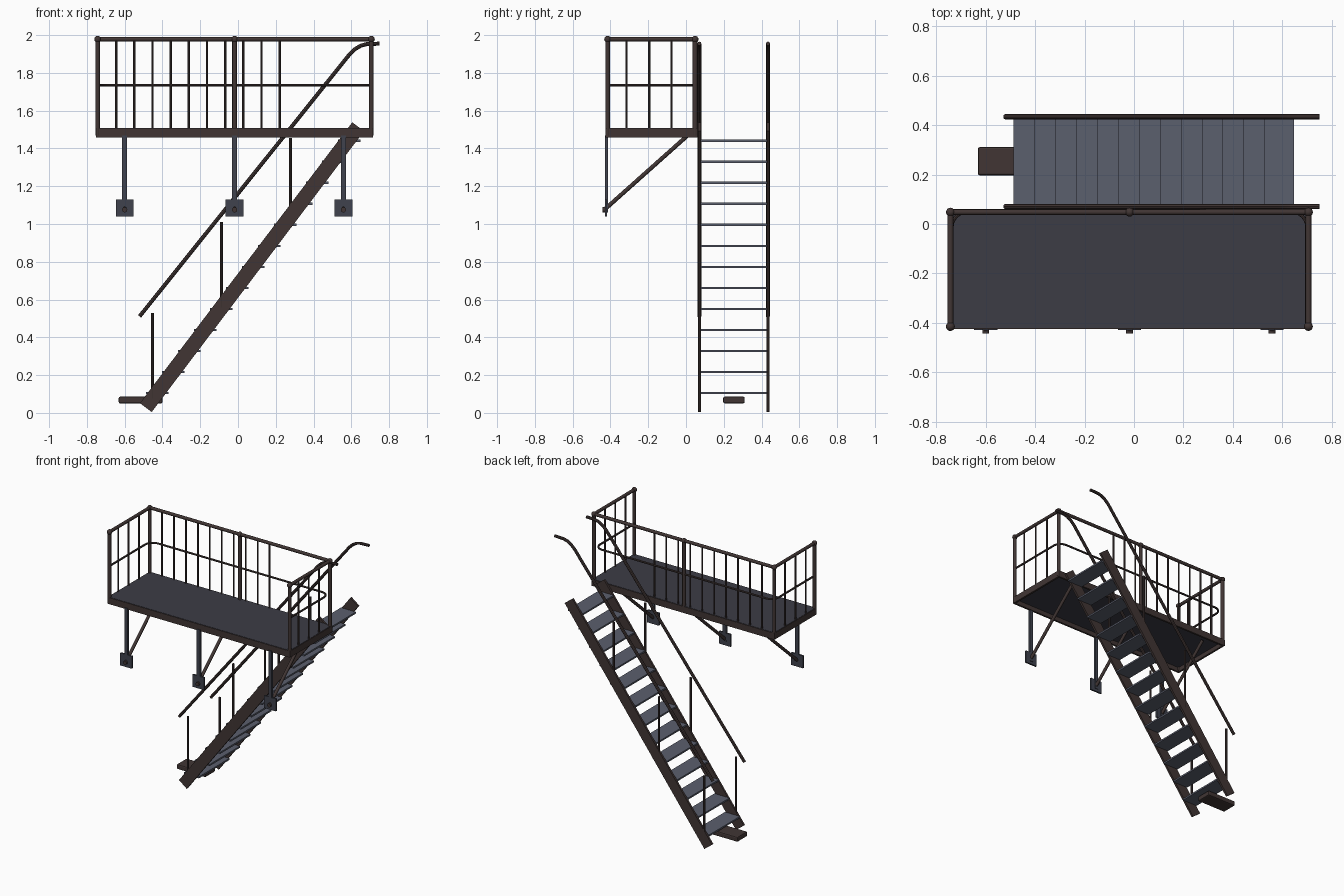
import bpy, math
from mathutils import Vector

if "Cube" in bpy.data.objects:
    bpy.data.objects.remove(bpy.data.objects["Cube"])


def material(name, rgb):
    m = bpy.data.materials.new(name)
    m.use_nodes = True
    m.diffuse_color = (*rgb, 1)
    m.node_tree.nodes["Principled BSDF"].inputs["Base Color"].default_value = (*rgb, 1)
    return m


BROWN = material("dark brown steel", (0.052, 0.036, 0.034))
DECK = material("dark slate deck", (0.045, 0.045, 0.06))
TREAD = material("blue grey tread", (0.105, 0.115, 0.155))
STEEL = material("blue steel bracket", (0.05, 0.055, 0.075))


def finish(name, mat, smooth=False):
    ob = bpy.context.object
    ob.name = name
    ob.data.materials.append(mat)
    if smooth:
        bpy.ops.object.shade_smooth_by_angle(angle=math.radians(40))
    return ob


def box(name, lo, hi, mat, bevel=0):
    lo, hi = Vector(lo), Vector(hi)
    bpy.ops.mesh.primitive_cube_add(size=1, location=(lo + hi) / 2)
    ob = finish(name, mat)
    ob.scale = hi - lo
    bpy.ops.object.transform_apply(location=False, rotation=False, scale=True)
    if bevel:
        mod = ob.modifiers.new("soft edges", "BEVEL")
        mod.width, mod.segments = bevel, 2
    return ob


def rod(name, a, b, r, mat=BROWN, sides=12):
    a, b = Vector(a), Vector(b)
    bpy.ops.mesh.primitive_cylinder_add(vertices=sides, radius=r, depth=(b - a).length,
                                        location=(a + b) / 2)
    ob = finish(name, mat, True)
    ob.rotation_euler = (b - a).to_track_quat("Z", "Y").to_euler()
    return ob


def pipe(name, points, r, mat=BROWN):
    cu = bpy.data.curves.new(name, "CURVE")
    cu.dimensions = "3D"
    cu.bevel_depth, cu.bevel_resolution = r, 2
    cu.use_fill_caps = True
    sp = cu.splines.new("POLY")
    sp.points.add(len(points) - 1)
    for p, co in zip(sp.points, points):
        p.co = (*co, 1)
    ob = bpy.data.objects.new(name, cu)
    bpy.context.collection.objects.link(ob)
    bpy.ops.object.select_all(action="DESELECT")
    ob.select_set(True)
    bpy.context.view_layer.objects.active = ob
    bpy.ops.object.convert(target="MESH")
    finish(name, mat, True)


# Platform: deck plate framed by edge channels
X0, X1, Y0, Y1 = -0.753, 0.716, -0.425, 0.06
Z0, Z1 = 1.458, 1.505
T = 0.014
box("deck", (X0 + T, Y0 + T, Z1 - 0.015), (X1 - T, Y1 - T, Z1), DECK)
box("deck_surface", (X0 + 0.004, Y0 + 0.004, Z1), (X1 - 0.004, Y1 - 0.004, Z1 + 0.002), DECK)
box("front_channel", (X0, Y0, Z0), (X1, Y0 + T, Z1), BROWN)
box("back_channel", (X0, Y1 - T, Z0), (X1, Y1, Z1), BROWN)
box("right_channel", (X0, Y0 + T, Z0), (X0 + T, Y1 - T, Z1), BROWN)
box("left_channel", (X1 - T, Y0 + T, Z0), (X1, Y1 - T, Z1), BROWN)

# Guard rail posts with ball caps
RX, LX, MX = -0.743, 0.706, -0.018
FY, BY = -0.415, 0.048
TOP, MID = 1.978, 1.735
for x, y in ((RX, FY), (RX, BY), (MX, BY), (LX, BY), (LX, FY)):
    rod("guard_post", (x, y, Z0 + 0.01), (x, y, TOP), 0.0125)
    bpy.ops.mesh.primitive_uv_sphere_add(segments=16, ring_count=8, radius=0.018,
                                         location=(x, y, TOP))
    finish("post_cap", BROWN, True)

# Top rails
rod("top_rail_right", (RX, FY, TOP), (RX, BY, TOP), 0.0115)
rod("top_rail_left", (LX, FY, TOP), (LX, BY, TOP), 0.0115)
rod("top_rail_back", (RX, BY, TOP), (LX, BY, TOP), 0.0115)

# Middle rail bent around both back corners
R = 0.06
path = [(RX + 0.006, FY, MID)]
for cx, start in ((RX + 0.006 + R, 180), (LX - 0.006 - R, 90)):
    for i in range(7):
        a = math.radians(start - 15 * i)
        path.append((cx + R * math.cos(a), BY - R + R * math.sin(a), MID))
path.append((LX - 0.006, FY, MID))
pipe("middle_rail", path, 0.007)

# Balusters
for i in range(10):
    x = -0.645 + 0.0962 * i
    rod("back_baluster", (x, BY, Z1), (x, BY, TOP), 0.006, sides=8)
for x in (RX, LX):
    for y in (-0.315, -0.195, -0.077):
        rod("end_baluster", (x, y, Z1), (x, y, TOP), 0.006, sides=8)

# Wall brackets: leg, foot plate, bolt and diagonal brace
for x in (-0.6, MX, 0.558):
    box("bracket_leg", (x - 0.013, -0.43, 1.06), (x + 0.013, -0.414, Z0 + 0.01), STEEL)
    box("bracket_plate", (x - 0.047, -0.43, 1.04), (x + 0.047, -0.418, 1.13), STEEL)
    rod("bracket_bolt", (x, -0.443, 1.075), (x, -0.415, 1.075), 0.014, BROWN)
    rod("bracket_brace", (x, -0.435, 1.073), (x, 0.008, Z0 + 0.01), 0.011)

# Stair stringers, handrails and their posts
LOW, HIGH = Vector((-0.488, 0, 0.028)), Vector((0.636, 0, 1.515))
STEP = HIGH - LOW
SLOPE = math.atan2(STEP.z, STEP.x)
for y in (0.071, 0.434):
    bpy.ops.mesh.primitive_cube_add(size=1, location=(LOW + HIGH) / 2 + Vector((0, y, 0)))
    ob = finish("stair_stringer", BROWN)
    ob.scale = (STEP.length, 0.015, 0.078)
    ob.rotation_euler = (0, -SLOPE, 0)
    rail = ((-0.521, 0.511), (0.592, 1.9), (0.62, 1.926), (0.65, 1.944),
            (0.68, 1.952), (0.75, 1.955))
    pipe("stair_handrail", [(x, y, z) for x, z in rail], 0.0105)
    for x, z in ((-0.452, 0.53), (-0.087, 1.01), (0.278, 1.455)):
        foot = LOW.z + (x - LOW.x) * math.tan(SLOPE)
        rod("handrail_post", (x, y, foot), (x, y, z), 0.008, sides=8)

# Treads
for i in range(13):
    x, z = -0.488 + 0.0847 * i, 0.105 + 0.1113 * i
    box("stair_tread", (x, 0.077, z - 0.006), (x + 0.12, 0.428, z + 0.006), TREAD)

# Foot block at the bottom of the stair
box("foot_block", (-0.632, 0.197, 0.05), (-0.4, 0.311, 0.086), BROWN, 0.008)
